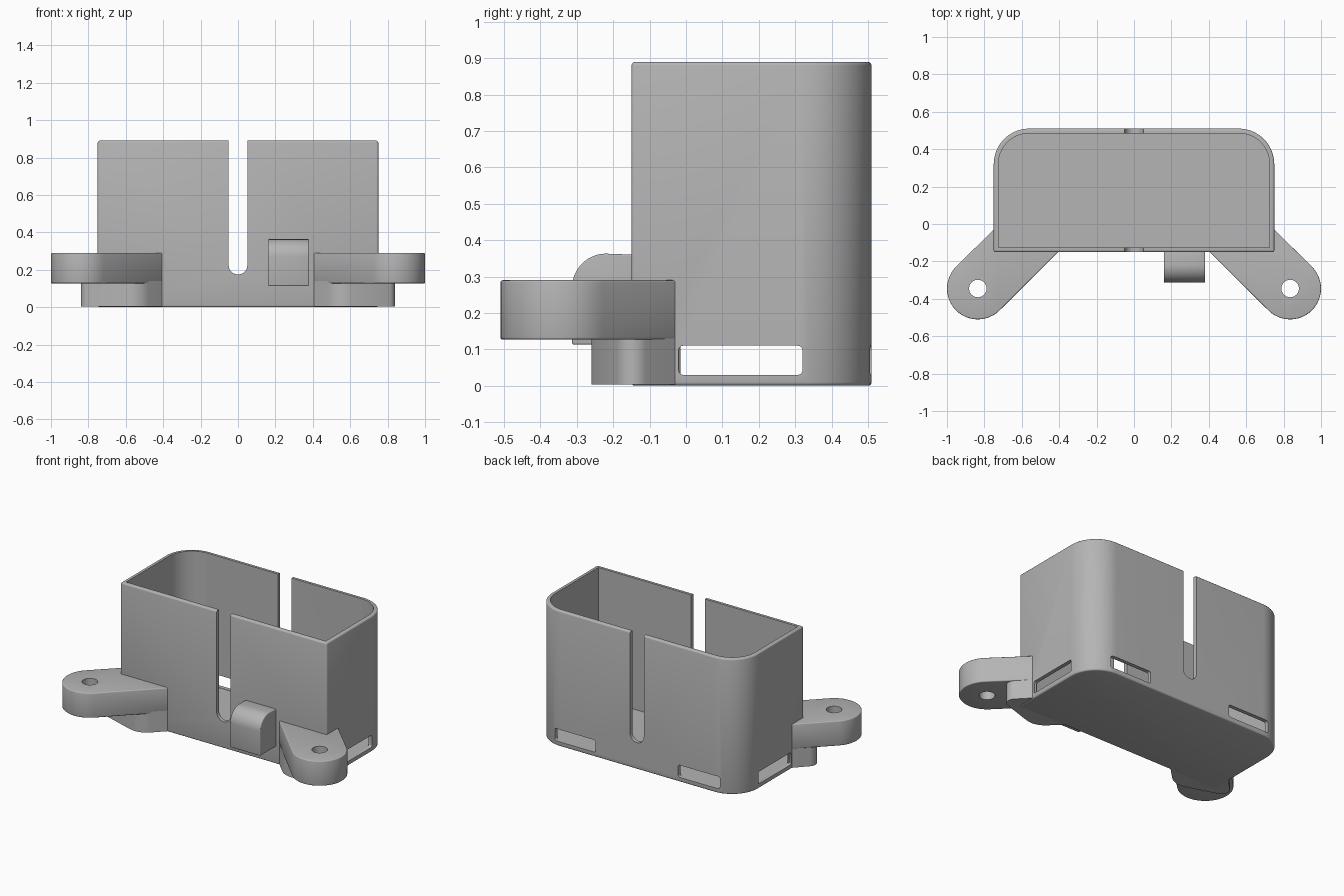
import bpy, bmesh, math
from mathutils import Vector

cube = bpy.data.objects.get("Cube")
if cube:
    bpy.data.objects.remove(cube, do_unlink=True)

grey = bpy.data.materials.new("plain grey")
grey.use_nodes = True
grey.diffuse_color = (0.46, 0.46, 0.46, 1)
grey.node_tree.nodes["Principled BSDF"].inputs["Base Color"].default_value = (0.46, 0.46, 0.46, 1)


def arc(cx, cy, r, start, end, steps=16):
    """Points along a circular arc, angles in degrees."""
    angles = [math.radians(start + (end - start) * i / steps) for i in range(steps + 1)]
    return [(cx + r * math.cos(a), cy + r * math.sin(a)) for a in angles]


def prism(name, outline, low, high, axis="z"):
    """Extrude a flat outline along the given axis."""
    place = {"z": lambda a, b, h: (a, b, h),
             "y": lambda a, b, h: (a, h, b),
             "x": lambda a, b, h: (h, a, b)}[axis]
    bm = bmesh.new()
    face = bm.faces.new([bm.verts.new(place(a, b, low)) for a, b in outline])
    extruded = bmesh.ops.extrude_face_region(bm, geom=[face])["geom"]
    shift = Vector(place(0, 0, high - low))
    bmesh.ops.translate(bm, vec=shift, verts=[v for v in extruded if isinstance(v, bmesh.types.BMVert)])
    bmesh.ops.recalc_face_normals(bm, faces=bm.faces)
    mesh = bpy.data.meshes.new(name)
    bm.to_mesh(mesh)
    bm.free()
    mesh.materials.append(grey)
    obj = bpy.data.objects.new(name, mesh)
    bpy.context.collection.objects.link(obj)
    return obj


def activate(obj):
    bpy.ops.object.select_all(action="DESELECT")
    obj.select_set(True)
    bpy.context.view_layer.objects.active = obj


def soften(obj, width):
    activate(obj)
    mod = obj.modifiers.new("soft edges", "BEVEL")
    mod.width, mod.segments = width, 3
    mod.limit_method, mod.angle_limit = "ANGLE", math.radians(40)
    bpy.ops.object.modifier_apply(modifier=mod.name)


def cut(obj, cutter):
    activate(obj)
    cutter.hide_render = True
    mod = obj.modifiers.new("cut", "BOOLEAN")
    mod.operation, mod.solver, mod.object = "DIFFERENCE", "EXACT", cutter
    bpy.ops.object.modifier_apply(modifier=mod.name)
    bpy.data.objects.remove(cutter, do_unlink=True)


def smooth(obj):
    activate(obj)
    bpy.ops.object.shade_smooth_by_angle(angle=math.radians(35))


def rounded_rect(a0, b0, a1, b1, r):
    return (arc(a1 - r, b1 - r, r, 0, 90, 4) + arc(a0 + r, b1 - r, r, 90, 180, 4)
            + arc(a0 + r, b0 + r, r, 180, 270, 4) + arc(a1 - r, b0 + r, r, 270, 360, 4))


def tray_outline(inset):
    """Square front corners, large round back corners."""
    half, front, back, r = 0.75 - inset, -0.15 + inset, 0.51 - inset, 0.19 - inset
    return ([(-half, front), (half, front)] + arc(half - r, back - r, r, 0, 90)
            + arc(r - half, back - r, r, 90, 180))


# Open-topped housing with a thin floor
housing = prism("housing", tray_outline(0), 0, 0.89)
soften(housing, 0.01)
cut(housing, prism("cavity_cutter", tray_outline(0.025), 0.028, 1.1))

# Round-bottomed slot through front and back walls
slot = [(0.05, 1.1), (-0.05, 1.1)] + arc(0, 0.225, 0.05, 180, 360)
cut(housing, prism("slot_cutter", slot, -0.4, 0.8, "y"))

# Low windows in both sides and in the back
cut(housing, prism("side_window_cutter", rounded_rect(-0.02, 0.03, 0.32, 0.11, 0.012), -1, 1, "x"))
for x in (-0.6, 0.3):
    cut(housing, prism("back_window_cutter", rounded_rect(x, 0.03, x + 0.3, 0.11, 0.012), 0.42, 0.7, "y"))
smooth(housing)

# Angled mounting lugs with screw holes, each on a shorter foot
for side, label in ((1, "left"), (-1, "right")):
    def mirrored(points):
        return [(side * x, y) for x, y in points]

    lug_shape = ([(0.735, -0.015), (0.735, -0.137), (0.393, -0.137)]
                 + arc(0.835, -0.345, 0.165, 225, 405, 24))
    lug = prism(label + "_mounting_lug", mirrored(lug_shape), 0.127, 0.29)
    soften(lug, 0.006)
    cut(lug, prism("hole_cutter", mirrored(arc(0.835, -0.345, 0.047, 0, 345, 23)), 0, 0.5))
    smooth(lug)

    foot_shape = ([(0.735, -0.015), (0.735, -0.137), (0.393, -0.137)]
                  + arc(0.57, -0.13, 0.13, 225, 290, 8)
                  + arc(0.79, -0.145, 0.05, 300, 405, 8))
    foot = prism(label + "_lug_foot", mirrored(foot_shape), 0.004, 0.14)
    smooth(foot)

# Rounded catch on the front wall
catch_shape = [(-0.14, 0.36), (-0.14, 0.113), (-0.313, 0.113)] + arc(-0.22, 0.27, 0.093, 180, 90)
catch = prism("front_catch", catch_shape, 0.16, 0.38, "x")
soften(catch, 0.005)
smooth(catch)
